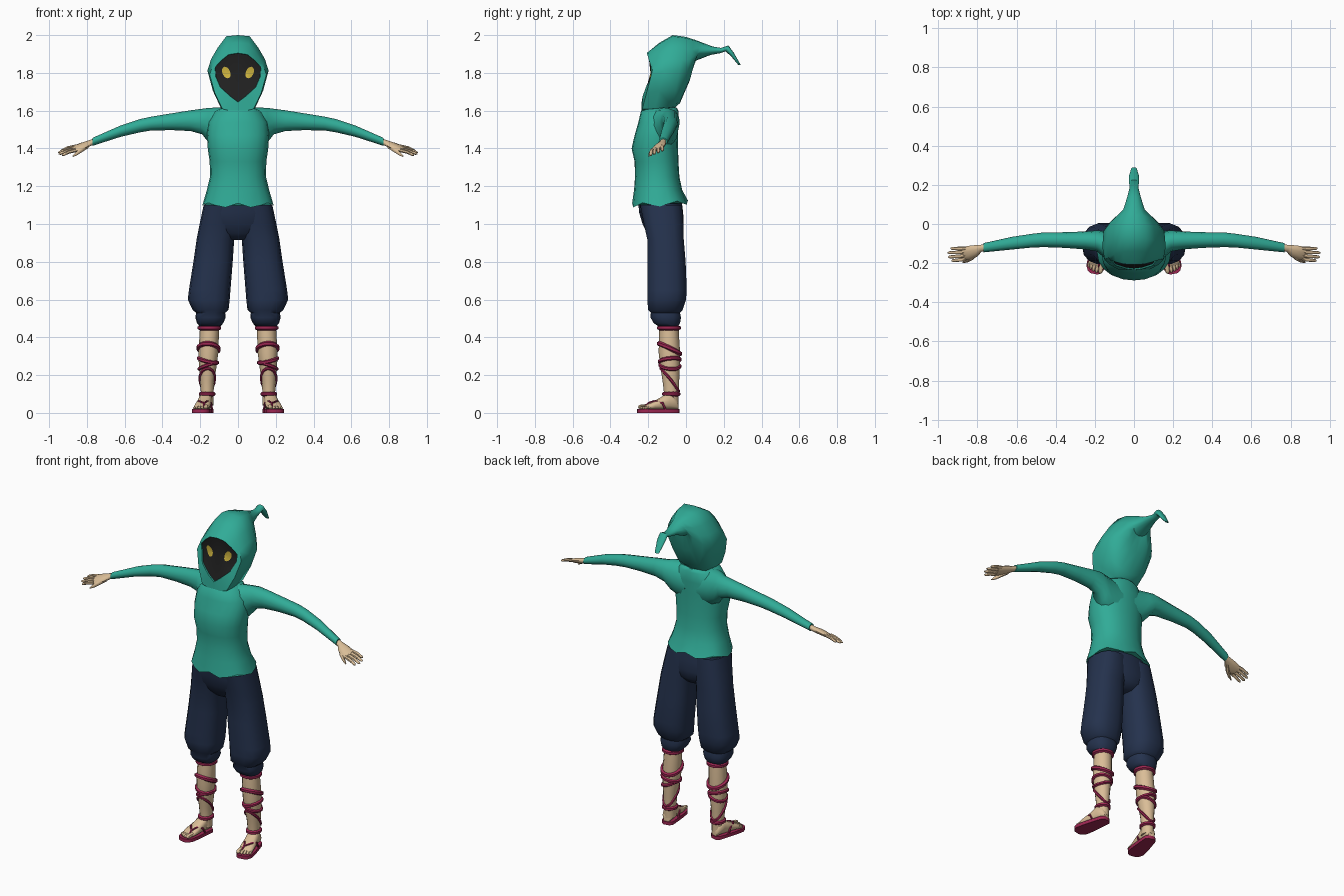
import bpy, bmesh, math
from mathutils import Vector
from mathutils.bvhtree import BVHTree

if "Cube" in bpy.data.objects:
    bpy.data.objects.remove(bpy.data.objects["Cube"])


def material(name, r, g, b):
    m = bpy.data.materials.new(name)
    m.diffuse_color = (r, g, b, 1)
    m.use_nodes = True
    m.node_tree.nodes["Principled BSDF"].inputs["Base Color"].default_value = m.diffuse_color
    return m


TEAL = material("teal cloth", 0.03, 0.41, 0.31)
NAVY = material("navy cloth", 0.018, 0.032, 0.075)
SKIN = material("skin", 0.70, 0.51, 0.31)
RED = material("crimson strap", 0.34, 0.02, 0.085)
DARK = material("shadow face", 0.015, 0.015, 0.015)
GOLD = material("yellow eye", 0.62, 0.46, 0.05)


def finish(bm, name, mat, mirror, angle):
    bmesh.ops.recalc_face_normals(bm, faces=bm.faces[:])
    me = bpy.data.meshes.new(name)
    bm.to_mesh(me)
    bm.free()
    me.materials.append(mat)
    for p in me.polygons:
        p.use_smooth = True
    me.set_sharp_from_angle(angle=math.radians(angle))
    ob = bpy.data.objects.new(name, me)
    bpy.context.collection.objects.link(ob)
    if mirror:
        ob.modifiers.new("Mirror", 'MIRROR').use_mirror_merge = False
    return ob


def loft(name, rings, mat, mirror=False, caps=(True, True), loop=False, angle=50):
    """Skin a list of point rings; loop joins the last ring to the first."""
    bm = bmesh.new()
    vs = [[bm.verts.new(p) for p in r] for r in rings]
    n = len(vs[0])
    for a, b in zip(vs, vs[1:] + (vs[:1] if loop else [])):
        for i in range(n):
            j = (i + 1) % n
            bm.faces.new((a[i], a[j], b[j], b[i]))
    if not loop:
        if caps[0]:
            bm.faces.new(vs[0])
        if caps[1]:
            bm.faces.new(vs[-1])
    return finish(bm, name, mat, mirror, angle)


def unit(n, p=1.0):
    """Unit circle, squared off when p < 1."""
    pts = []
    for i in range(n):
        a = 2 * math.pi * i / n
        c, s = math.cos(a), math.sin(a)
        pts.append((math.copysign(abs(c) ** p, c), math.copysign(abs(s) ** p, s)))
    return pts


def level(z, x0, x1, y0, y1, n=16, p=0.9):
    """Horizontal ring that fills the given x and y limits."""
    return [((x0 + x1) / 2 + c * (x1 - x0) / 2, (y0 + y1) / 2 + s * (y1 - y0) / 2, z)
            for c, s in unit(n, p)]


def tube(name, pts, radii, mat, n=8, side=None, mirror=True, loop=False):
    """Sweep an ellipse (width, thickness) along a path."""
    pts, rings = [Vector(p) for p in pts], []
    k = len(pts)
    for i, p in enumerate(pts):
        a, b = (pts[i - 1], pts[(i + 1) % k]) if loop else (pts[max(i - 1, 0)], pts[min(i + 1, k - 1)])
        t = (b - a).normalized()
        u = Vector(side or (0, 0, 1))
        u = (u - t * u.dot(t)).normalized()
        v = t.cross(u)
        w, h = radii[i] if isinstance(radii, list) else (radii, radii)
        rings.append([p + u * (c * w) + v * (s * h) for c, s in unit(n)])
    return loft(name, rings, mat, mirror, loop=loop)


# Shirt body, with a wavy flared hem
body = [(1.10, .19, -.285, .01), (1.18, .165, -.275, -.02), (1.25, .148, -.27, -.035),
        (1.33, .15, -.272, -.04), (1.40, .16, -.288, -.042), (1.47, .165, -.272, -.042),
        (1.54, .158, -.252, -.04), (1.60, .12, -.238, -.04), (1.617, .08, -.215, -.05)]
rings = [level(z, -w, w, y0, y1, 20) for z, w, y0, y1 in body]
rings[0] = [(x, y, 1.105 + .05 * (y + .14) + .012 * math.cos(6 * math.atan2(x, y + .14)))
            for x, y, z in rings[0]]
loft("shirt", rings, TEAL)

# Sleeves: x, z low, z high, y front, y back
arm = [(.04, 1.38, 1.615, -.22, -.042), (.11, 1.40, 1.616, -.20, -.04), (.155, 1.43, 1.615, -.17, -.036),
       (.19, 1.475, 1.61, -.14, -.033), (.25, 1.492, 1.602, -.13, -.038), (.35, 1.497, 1.586, -.122, -.042),
       (.46, 1.495, 1.568, -.118, -.043), (.52, 1.485, 1.555, -.12, -.05), (.62, 1.462, 1.522, -.13, -.065),
       (.77, 1.414, 1.456, -.145, -.098)]
loft("sleeve", [[(x, (y0 + y1) / 2 + c * (y1 - y0) / 2, (z0 + z1) / 2 + s * (z1 - z0) / 2)
                 for c, s in unit(12)] for x, z0, z1, y0, y1 in arm], TEAL, True)

# Hands: palm, four fingers and a thumb
ACROSS = (0, -1, -.4)
tube("palm", [(.75, -.12, 1.44), (.785, -.124, 1.428), (.815, -.138, 1.416), (.85, -.149, 1.403), (.872, -.153, 1.395)],
     [(.018, .016), (.019, .015), (.033, .016), (.038, .014), (.034, .009)], SKIN, 10, ACROSS)
for k, (tx, ty, tz) in enumerate([(.938, -.125, 1.388), (.952, -.147, 1.378), (.95, -.169, 1.37), (.932, -.188, 1.364)]):
    base = Vector((.858, -.126 - .018 * k, 1.411 - .007 * k))
    tip = Vector((tx, ty, tz))
    tube("finger", [base, base.lerp(tip, .5) + Vector((0, 0, .004)), base.lerp(tip, .9), tip],
         [(.010, .010), (.0095, .009), (.008, .007), (.003, .003)], SKIN, 7, ACROSS)
tube("thumb", [(.80, -.143, 1.412), (.83, -.175, 1.392), (.855, -.19, 1.372), (.874, -.197, 1.358)],
     [(.013, .012), (.012, .011), (.009, .008), (.003, .003)], SKIN, 7, (0, 0, 1))

# Hood: rim outline, then rings running backwards into the drooping tail
RIM = [(0, 1.905), (.05, 1.897), (.09, 1.865), (.122, 1.83), (.118, 1.78), (.095, 1.725), (.04, 1.675), (0, 1.645)]
RIM_Y = [-.208, -.205, -.195, -.185, -.182, -.212, -.23, -.235]
EGG = [(0, 1), (.38, .985), (.66, .84), (.88, .69), (1, .54), (.82, .28), (.55, .05), (0, 0)]
OVAL = [(math.sin(math.pi * i / 7), .5 + .5 * math.cos(math.pi * i / 7)) for i in range(8)]


def both(half):
    return half + [(-x, y, z) for x, y, z in half[-2:0:-1]]


def rim(scale, dy):
    return both([(x * scale, y + dy, 1.79 + (z - 1.79) * scale) for (x, z), y in zip(RIM, RIM_Y)])


back = [(.15, -.14, 1.96, -.236, 1.59), (.162, -.07, 2.0, -.17, 1.59), (.155, 0, 1.99, -.075, 1.60),
        (.122, .045, 1.976, -.032, 1.64), (.08, .075, 1.965, .02, 1.76), (.055, .10, 1.955, .04, 1.86),
        (.036, .14, 1.94, .13, 1.895), (.023, .185, 1.932, .185, 1.905), (.026, .225, 1.945, .208, 1.914),
        (.026, .252, 1.908, .235, 1.892), (.014, .29, 1.842, .277, 1.842)]
hood = [rim(.96, .03), rim(1, 0)]
for i, (w, yt, zt, yb, zb) in enumerate(back):
    hood.append(both([(x * w, yb + (yt - yb) * g, zb + (zt - zb) * g) for x, g in (EGG if i < 5 else OVAL)]))
loft("hood", hood, TEAL, caps=(False, True))

# Dark face inside the hood
bm = bmesh.new()
edge = [bm.verts.new(p) for p in rim(.995, .008)]
mid = bm.verts.new((0, -.188, 1.80))
for i in range(len(edge)):
    bm.faces.new((edge[i], edge[(i + 1) % len(edge)], mid))
tree = BVHTree.FromBMesh(bm)
finish(bm, "face", DARK, False, 60)

# Slanted eyes laid on the face
bm = bmesh.new()
eye = []
for c, s in [(0, 0)] + unit(14):
    x, z = .062 + .019 * c + .013 * s, 1.802 + .030 * s - .008 * c
    hit = tree.ray_cast(Vector((x, -1, z)), Vector((0, 1, 0)))[0]
    eye.append(bm.verts.new((x, hit.y - .004, z)))
for i in range(1, 15):
    bm.faces.new((eye[0], eye[i], eye[i % 14 + 1]))
finish(bm, "eye", GOLD, True, 60)

# Baggy trousers: hips and mirrored legs gathered at the cuff
hips = [(1.14, .17, -.255, -.025), (1.06, .187, -.248, -.015), (1.0, .195, -.23, -.012), (.95, .15, -.205, -.02), (.915, .06, -.17, -.05)]
loft("trouser_hips", [level(z, -w, w, a, b) for z, w, a, b in hips], NAVY)
leg = [(1.10, .0, .182, -.245, -.02), (1.0, .0, .203, -.225, -.012), (.92, .02, .219, -.207, -.01),
       (.80, .028, .236, -.207, .0), (.65, .04, .26, -.207, .006), (.60, .044, .266, -.207, .002),
       (.545, .05, .24, -.202, -.016), (.53, .068, .222, -.188, -.03), (.505, .065, .226, -.19, -.025),
       (.475, .078, .217, -.172, -.03), (.46, .092, .205, -.15, -.04)]
loft("trouser_leg", [level(z, a, b, c, d, 14, .8) for z, a, b, c, d in leg], NAVY, True)

# Bare shins: z, centre x, centre y, radius x, radius y
SHIN = [(.50, .15, -.09, .050, .050), (.42, .152, -.09, .051, .052), (.32, .157, -.088, .053, .057),
        (.25, .16, -.085, .047, .052), (.17, .163, -.08, .038, .044), (.10, .163, -.078, .033, .038),
        (.04, .163, -.078, .034, .038)]
loft("shin", [level(z, x - a, x + a, y - b, y + b, 12, 1) for z, x, y, a, b in SHIN], SKIN, True)


def on_shin(z, c, s):
    for lo, hi in zip(SHIN[1:], SHIN):
        if lo[0] <= z <= hi[0]:
            f = (z - lo[0]) / (hi[0] - lo[0])
            x, y, a, b = [p + (q - p) * f for p, q in zip(lo[1:], hi[1:])]
            return (x + a * c, y + b * s, z)


# Straps wound round the shins: height, rise to front, rise to outside, thickness
for z, ty, tx, r in [(.45, 0, 0, .013), (.34, .027, .004, .013), (.277, -.006, .012, .011),
                     (.25, .004, -.018, .010), (.175, .06, 0, .008), (.10, 0, 0, .012)]:
    tube("shin_strap", [on_shin(z - ty * s + tx * c, c, s) for c, s in unit(20)],
         r, RED, 6, loop=True)

# Feet, turned out slightly; t runs heel to toe, o runs outward
A = math.radians(11)


def foot(t, o, z):
    return (.162 + t * math.sin(A) + o * math.cos(A), -.043 - t * math.cos(A) + o * math.sin(A), z)


shape = [(0, .02, .05), (.012, .03, .08), (.05, .036, .112), (.09, .037, .084),
         (.13, .042, .062), (.16, .042, .048), (.175, .036, .036)]
loft("foot", [[foot(t, w * c, .018 + (h - .018) * (.5 + .5 * s)) for c, s in unit(12, .8)]
              for t, w, h in shape], SKIN, True)
for o, end, r in [(-.029, .208, .0125), (-.009, .207, .009), (.008, .203, .0085), (.023, .196, .008), (.036, .187, .0075)]:
    z = .019 + r
    tube("toe", [foot(.15, o * .9, z + .004), foot(end - .015, o, z), foot(end - .004, o, z - .001), foot(end, o, z - .003)],
         [(r, r), (r, r), (r * .75, r * .8), (r * .3, r * .3)], SKIN, 7)

# Sandal sole and toe straps
sole = [(-.004, .018), (.01, .034), (.06, .04), (.13, .047), (.18, .048), (.205, .036), (.216, .018)]
outline = [(t, w) for t, w in sole] + [(t, -w) for t, w in sole[::-1]]
loft("sandal_sole", [[foot(t, o, z) for t, o in outline] for z in (0, .02)], RED, True)
for s in (-1, 1):
    tube("sandal_strap", [foot(.178, -.018, .03), foot(.155, -.012, .052), foot(.125, .022 * s, .062), foot(.09, .037 * s, .052), foot(.075, .039 * s, .02)],
         .006, RED, 6, side=(0, .3, 1))
